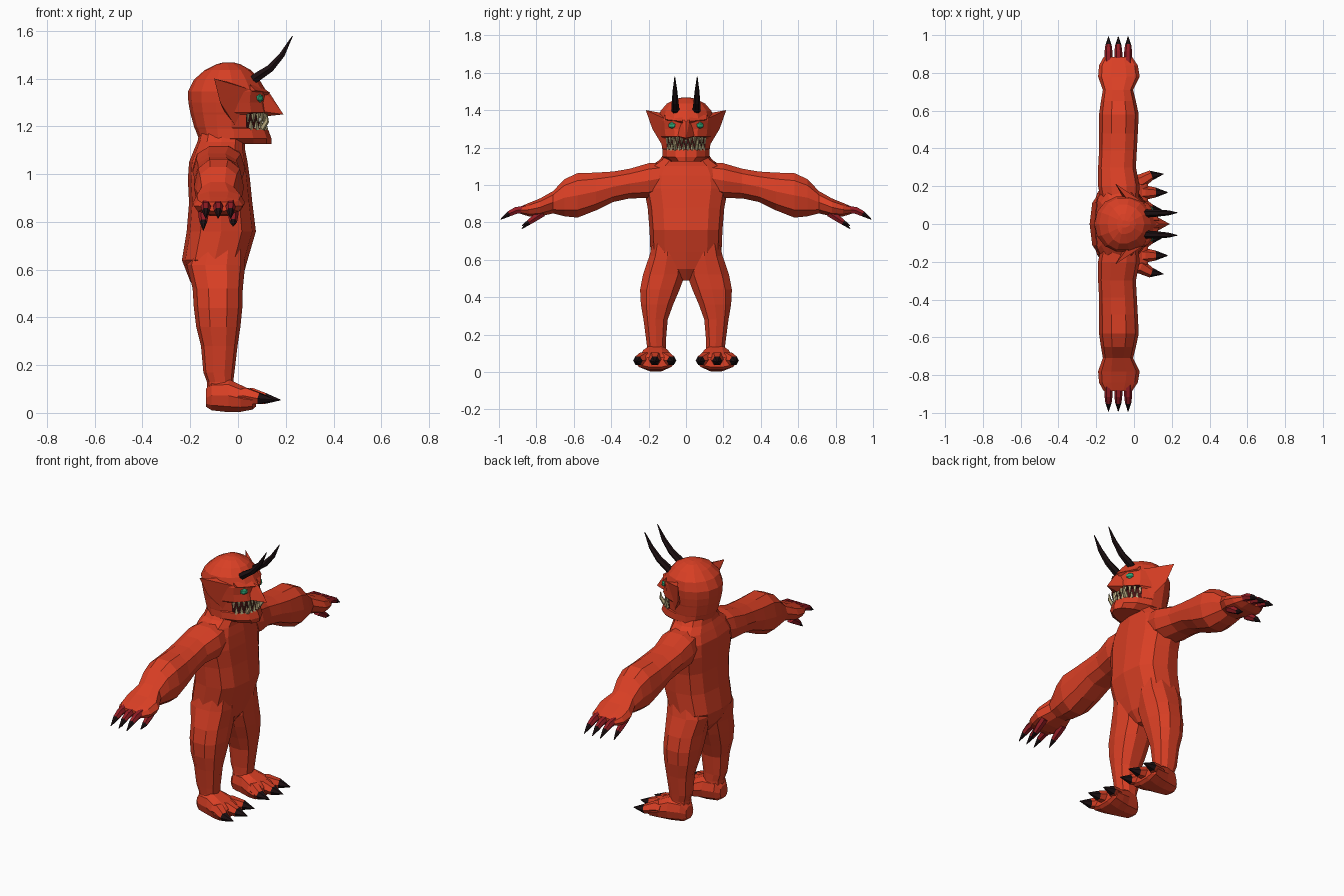
import bpy, bmesh, math
from mathutils import Vector


def mat(name, r, g, b):
    m = bpy.data.materials.new(name)
    m.diffuse_color = (r, g, b, 1)
    return m


RED = mat("red_skin", 0.70, 0.05, 0.018)
CRIMSON = mat("crimson_fingers", 0.30, 0.012, 0.018)
BLACK = mat("black_claw", 0.012, 0.005, 0.006)
IVORY = mat("ivory_teeth", 0.45, 0.38, 0.20)
GREEN = mat("green_eye", 0.03, 0.42, 0.20)
DARK = mat("dark_mouth", 0.06, 0.006, 0.006)


def finish(bm, name, mats):
    bmesh.ops.recalc_face_normals(bm, faces=bm.faces)
    me = bpy.data.meshes.new(name)
    bm.to_mesh(me)
    bm.free()
    for m in mats:
        me.materials.append(m)
    ob = bpy.data.objects.new(name, me)
    bpy.context.collection.objects.link(ob)
    return ob


def skin(bm, rings, seg_mat=None):
    """Join rings of verts with quads and cap both ends."""
    n = len(rings[0])
    for k, (a, b) in enumerate(zip(rings, rings[1:])):
        for i in range(n):
            f = bm.faces.new((a[i], a[(i + 1) % n], b[(i + 1) % n], b[i]))
            if seg_mat:
                f.material_index = seg_mat[k]
    bm.faces.new(rings[0])
    f = bm.faces.new(rings[-1])
    if seg_mat:
        f.material_index = seg_mat[-1]


def loft(name, axis, sections, n=10, side=1, pw=0.85, pivot=None, mats=(RED,), rule=None):
    """Sections: (position along axis, lo, hi, lo, hi) on the other two axes."""
    bm = bmesh.new()
    rings = []
    for t, l1, h1, l2, h2 in sections:
        c1 = (l1 + h1) / 2 if pivot is None else pivot
        c2 = (l2 + h2) / 2
        ring = []
        for i in range(n):
            a = 2 * math.pi * i / n
            c, s = math.cos(a), math.sin(a)
            u = c1 + math.copysign(abs(c) ** pw, c) * ((h1 - c1) if c > 0 else (c1 - l1))
            v = c2 + math.copysign(abs(s) ** pw, s) * (h2 - c2)
            p = {'x': (t, u, v), 'y': (u, t, v), 'z': (u, v, t)}[axis]
            ring.append(bm.verts.new((p[0], p[1] * side, p[2])))
        rings.append(ring)
    skin(bm, rings)
    if rule:
        for f in bm.faces:
            f.material_index = rule(f.calc_center_median())
    return finish(bm, name, mats)


def tube(name, pts, radii, mats, seg_mat, side=1, n=6):
    """Tapered tube through points, with one material index per segment."""
    bm = bmesh.new()
    pts = [Vector((x, y * side, z)) for x, y, z in pts]
    rings = []
    for k, p in enumerate(pts):
        d = pts[min(k + 1, len(pts) - 1)] - pts[max(k - 1, 0)]
        q = d.to_track_quat('Z', 'Y')
        rings.append([bm.verts.new(p + q @ Vector((math.cos(a), math.sin(a), 0)) * radii[k])
                      for a in (2 * math.pi * i / n for i in range(n))])
    skin(bm, rings, seg_mat)
    return finish(bm, name, mats)


def hull(name, pts, m, side=1):
    bm = bmesh.new()
    for x, y, z in pts:
        bm.verts.new((x, y * side, z))
    bmesh.ops.convex_hull(bm, input=bm.verts)
    return finish(bm, name, [m])


# Torso with belly and neck
loft("torso", 'z', [
    (0.49, -0.15, -0.03, -0.02, 0.02), (0.55, -0.20, 0.015, -0.10, 0.10),
    (0.64, -0.235, 0.04, -0.19, 0.19), (0.76, -0.215, 0.075, -0.195, 0.195),
    (0.88, -0.205, 0.06, -0.205, 0.205), (0.98, -0.21, 0.05, -0.225, 0.225),
    (1.05, -0.205, 0.04, -0.22, 0.22), (1.10, -0.185, 0.03, -0.19, 0.19),
    (1.135, -0.17, 0.03, -0.14, 0.14), (1.18, -0.16, 0.03, -0.11, 0.11)], n=12, pw=0.75)

# Head: pointed jaw, recessed mouth and round skull
loft("head", 'z', [
    (1.125, -0.13, 0.14, -0.09, 0.09), (1.15, -0.165, 0.14, -0.13, 0.13),
    (1.19, -0.18, 0.125, -0.13, 0.13), (1.195, -0.183, 0.09, -0.131, 0.131),
    (1.25, -0.198, 0.09, -0.138, 0.138), (1.258, -0.20, 0.125, -0.14, 0.14),
    (1.30, -0.208, 0.115, -0.146, 0.146), (1.345, -0.21, 0.12, -0.15, 0.15),
    (1.395, -0.185, 0.09, -0.14, 0.14), (1.435, -0.14, 0.055, -0.105, 0.105),
    (1.46, -0.09, 0.01, -0.055, 0.055), (1.468, -0.06, -0.02, -0.02, 0.02)],
    n=14, pw=1.0, pivot=-0.06, mats=(RED, DARK),
    rule=lambda c: int(1.19 < c.z < 1.256 and c.x > 0.02))

# Nose
hull("nose", [(0.10, -0.022, 1.36), (0.10, 0.022, 1.36), (0.19, 0, 1.25), (0.135, 0, 1.335),
              (0.10, -0.05, 1.262), (0.10, 0.05, 1.262), (0.10, 0, 1.24)], RED)

# Upper and lower teeth along the mouth arc
for i in range(-5, 6):
    a = i * 0.19
    x, y = -0.06 + 0.172 * math.cos(a), 0.122 * math.sin(a)
    tube("upper_tooth", [(x, y, 1.262), (x, y, 1.218)], [0.012, 0.003], [IVORY], [0], n=4)
    b = a + 0.09
    if i < 5:
        x, y = -0.06 + 0.175 * math.cos(b), 0.122 * math.sin(b)
        tube("lower_tooth", [(x, y, 1.185), (x, y, 1.225)], [0.012, 0.003], [IVORY], [0], n=4)

for s in (-1, 1):
    # Face details: eyes, brows, ears, horns, tusks
    bm = bmesh.new()
    bmesh.ops.create_icosphere(bm, subdivisions=1, radius=1)
    for v in bm.verts:
        v.co = Vector((0.092 + v.co.x * 0.014 - v.co.y * s * 0.008,
                       s * 0.075 + v.co.y * 0.022, 1.318 + v.co.z * 0.018))
    finish(bm, "eye", [GREEN])
    hull("brow", [(0.11, 0.015, 1.325), (0.135, 0.02, 1.34), (0.10, 0.02, 1.365),
                  (0.075, 0.11, 1.35), (0.05, 0.115, 1.375), (0.05, 0.11, 1.345)], RED, s)
    hull("ear", [(-0.10, 0.215, 1.40), (0.05, 0.115, 1.355), (-0.01, 0.12, 1.20),
                 (-0.04, 0.135, 1.385), (-0.075, 0.18, 1.30), (-0.05, 0.125, 1.25)], RED, s)
    tube("horn", [(0.05, 0.055, 1.385), (0.085, 0.057, 1.41), (0.135, 0.058, 1.443),
                  (0.185, 0.059, 1.50), (0.228, 0.06, 1.578)],
         [0.021, 0.021, 0.018, 0.013, 0.002], [BLACK], [0] * 4, s)
    tube("tusk", [(0.10, 0.055, 1.19), (0.12, 0.06, 1.22), (0.122, 0.062, 1.255)],
         [0.012, 0.010, 0.002], [IVORY], [0, 0], s, 5)

    # Arm: shoulder, forearm, wrist and palm
    loft("arm", 'y', [
        (0.10, -0.17, 0.02, 0.96, 1.125), (0.20, -0.19, 0.03, 0.925, 1.12),
        (0.30, -0.19, 0.01, 0.925, 1.09), (0.39, -0.185, 0.015, 0.905, 1.075),
        (0.48, -0.185, 0.02, 0.86, 1.07), (0.58, -0.185, 0.025, 0.82, 1.068),
        (0.65, -0.175, 0.01, 0.828, 1.035), (0.71, -0.165, -0.005, 0.845, 0.97),
        (0.78, -0.19, 0.03, 0.83, 0.93), (0.84, -0.185, 0.02, 0.83, 0.905),
        (0.885, -0.16, -0.01, 0.845, 0.885)], 10, s)

    # Fingers with black claws
    for x in (-0.135, -0.083, -0.031):
        tube("finger", [(x, 0.85, 0.872), (x, 0.91, 0.863), (x, 0.945, 0.846), (x, 0.992, 0.815)],
             [0.022, 0.021, 0.017, 0.002], [CRIMSON, BLACK], [0, 0, 1], s)
    for x, z in ((-0.145, 0.765), (-0.02, 0.782)):
        tube("thumb", [(x, 0.765, 0.85), (x, 0.805, 0.825), (x, 0.84, 0.80), (x, 0.878, z)],
             [0.022, 0.021, 0.016, 0.002], [CRIMSON, BLACK], [0, 0, 1], s)

    # Leg
    loft("leg", 'z', [
        (0.06, -0.13, -0.02, 0.10, 0.215), (0.13, -0.13, -0.02, 0.105, 0.21),
        (0.17, -0.145, -0.015, 0.105, 0.215), (0.28, -0.155, -0.002, 0.095, 0.23),
        (0.36, -0.175, 0.01, 0.065, 0.245), (0.44, -0.185, 0.018, 0.03, 0.25),
        (0.52, -0.19, 0.02, 0.0, 0.235), (0.62, -0.215, 0.03, 0.0, 0.20),
        (0.70, -0.19, 0.03, 0.02, 0.18)], 10, s)

    # Foot and toes with black claws
    loft("foot", 'x', [
        (-0.135, 0.125, 0.195, 0.025, 0.10), (-0.11, 0.10, 0.22, 0.008, 0.14),
        (-0.04, 0.085, 0.24, 0.0, 0.145), (0.01, 0.07, 0.255, 0.002, 0.12),
        (0.06, 0.06, 0.27, 0.012, 0.095), (0.075, 0.08, 0.25, 0.025, 0.08)], 10, s)
    for y, tip in ((0.07, 0.155), (0.167, 0.178), (0.265, 0.155)):
        y0 = 0.165 + (y - 0.165) * 0.6
        y1 = 0.165 + (y - 0.165) * 0.92
        tube("toe", [(0.0, y0, 0.07), (tip - 0.12, y0, 0.072), (tip - 0.065, y1, 0.06), (tip, y, 0.054)],
             [0.03, 0.038, 0.027, 0.002], [RED, BLACK], [0, 0, 1], s)
